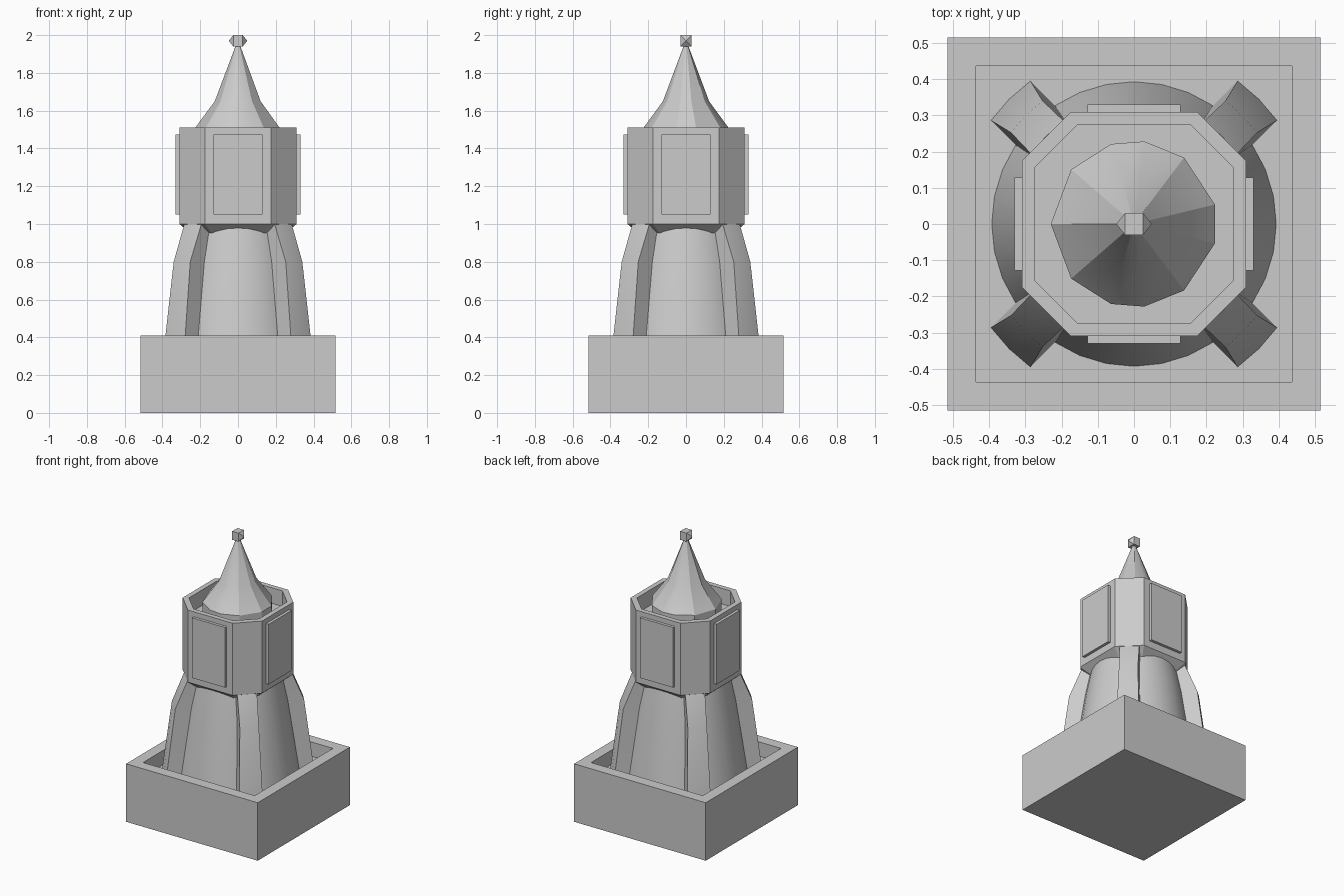
import bpy, bmesh
from math import sin, cos, pi, radians, asin

if "Cube" in bpy.data.objects:
    bpy.data.objects.remove(bpy.data.objects["Cube"])


def loft(name, rings, smooth=None):
    """Bridge equal-length rings of points and cap both ends."""
    bm = bmesh.new()
    loops = [[bm.verts.new(p) for p in ring] for ring in rings]
    n = len(loops[0])
    for a, b in zip(loops, loops[1:]):
        for i in range(n):
            j = (i + 1) % n
            bm.faces.new((a[i], a[j], b[j], b[i]))
    bm.faces.new(loops[0][::-1])
    bm.faces.new(loops[-1])
    bmesh.ops.recalc_face_normals(bm, faces=bm.faces)
    me = bpy.data.meshes.new(name)
    bm.to_mesh(me)
    bm.free()
    ob = bpy.data.objects.new(name, me)
    bpy.context.collection.objects.link(ob)
    if smooth:
        bpy.ops.object.select_all(action='DESELECT')
        bpy.context.view_layer.objects.active = ob
        ob.select_set(True)
        bpy.ops.object.shade_smooth_by_angle(angle=radians(smooth))
    return ob


def square(h, z):
    return [(-h, -h, z), (h, -h, z), (h, h, z), (-h, h, z)]


def octagon(h, c, z):
    return [(c, -h, z), (h, -c, z), (h, c, z), (c, h, z),
            (-c, h, z), (-h, c, z), (-h, -c, z), (-c, -h, z)]


def polar(r, z, angles):
    return [(r * cos(a), r * sin(a), z) for a in angles]


def box(name, x0, x1, y0, y1, z0, z1):
    return loft(name, [[(x0, y0, z), (x1, y0, z), (x1, y1, z), (x0, y1, z)]
                       for z in (z0, z1)])


# Square tray base with recessed floor
loft("base_tray", [square(.515, 0), square(.515, .41), square(.437, .41), square(.437, .31)])

# Tapered round body
circle = [2 * pi * i / 32 for i in range(32)]
loft("tapered_body", [polar(r, z, circle) for r, z in
                      ((.394, .305), (.32, .8), (.283, .99))], 15)

# Four diagonal buttresses with arc-shaped outer faces
for k in range(4):
    mid = pi / 4 + k * pi / 2
    rings = []
    for r, hw, z in ((.488, .077, .31), (.424, .062, .8), (.344, .064, 1.0)):
        half = asin(hw / r)
        outer = polar(r, z, [mid - half, mid, mid + half])
        c, s = cos(mid), sin(mid)
        inner = [(.15 * c - t * s, .15 * s + t * c, z) for t in (hw, -hw)]
        rings.append(outer + inner)
    loft(f"buttress_{k + 1}", rings, 25)

# Octagonal chamber: tapered underside, walls and recessed top
loft("octagon_chamber", [octagon(.21, .115, .915), octagon(.31, .175, 1.0),
                         octagon(.31, .175, 1.51), octagon(.275, .155, 1.51),
                         octagon(.275, .155, 1.40)])

# Raised panels on the four main faces
for s, tag in ((-1, "front"), (1, "back")):
    box(f"{tag}_panel", -.129, .129, *sorted((s * .30, s * .33)), 1.05, 1.475)
for s, tag in ((-1, "left"), (1, "right")):
    box(f"{tag}_panel", *sorted((s * .30, s * .33)), -.129, .129, 1.05, 1.475)

# Faceted two-slope spire on a short drum
half = [13.5, 53, 83, 106, 139]
facets = [radians(a) for a in half + [180] + [360 - a for a in reversed(half)]]
loft("spire", [polar(r, z, facets) for r, z in
               ((.23, 1.39), (.23, 1.505), (.123, 1.65), (.008, 1.955))], 25)

# Finial: small cube with pointed left and right sides
loft("finial", [[(x, -h, 1.97 - h), (x, h, 1.97 - h), (x, h, 1.97 + h), (x, -h, 1.97 + h)]
                for x, h in ((-.048, .001), (-.025, .03), (.025, .03), (.048, .001))])
